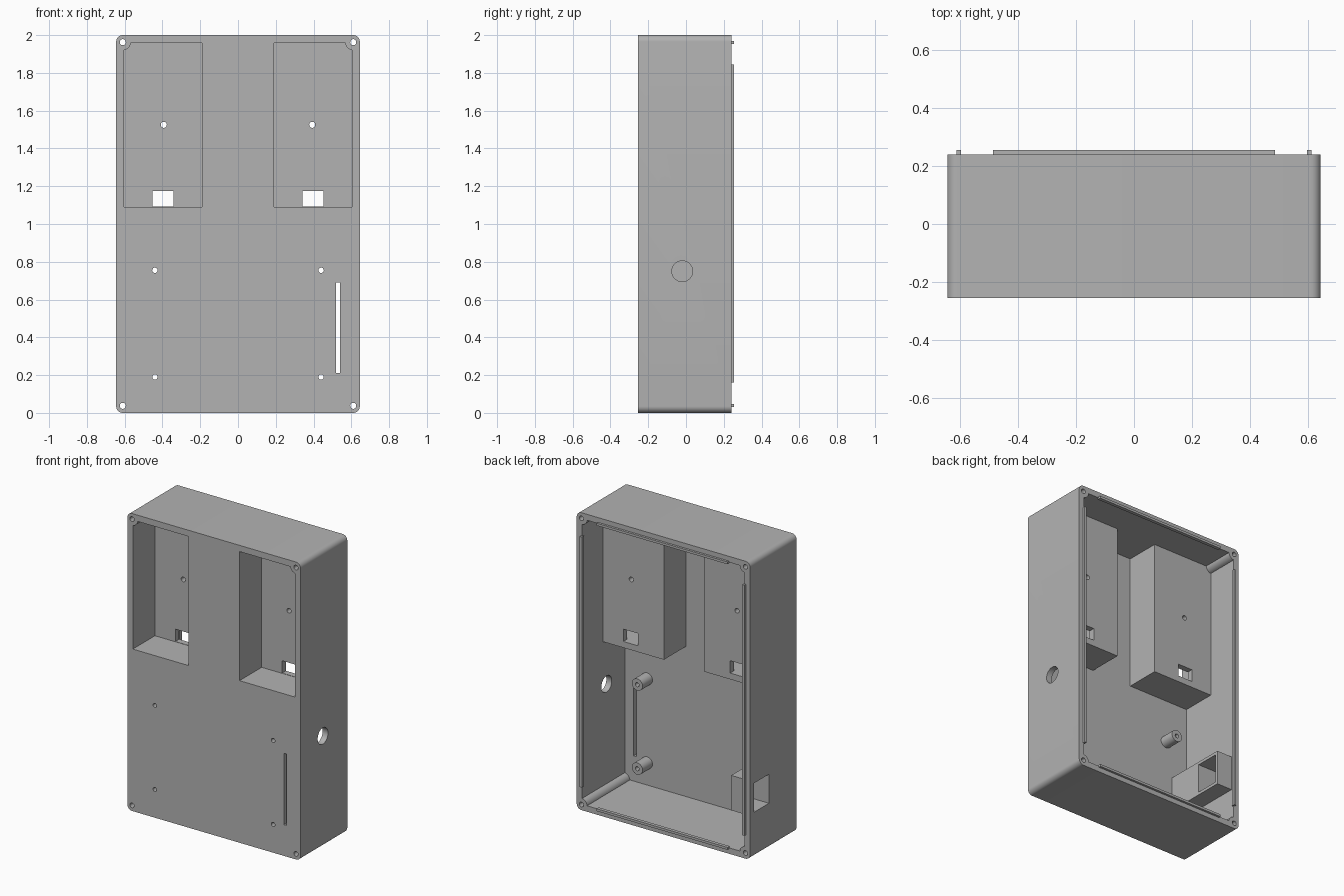
import bpy, bmesh, math

cube = bpy.data.objects.get("Cube")
if cube:
    bpy.data.objects.remove(cube, do_unlink=True)

grey = bpy.data.materials.new("plain_grey")
grey.use_nodes = True
grey.diffuse_color = (0.45, 0.45, 0.45, 1)
grey.node_tree.nodes["Principled BSDF"].inputs["Base Color"].default_value = grey.diffuse_color

# Main dimensions
W, H = 0.645, 2.0
FRONT, BACK, TOP_OF_LIP = -0.255, 0.24, 0.255
WALL = 0.04
INNER_X, INNER_Y = W - WALL, FRONT + WALL
SCREWS = [(sx * 0.61, z) for sx in (-1, 1) for z in (0.0375, 1.9625)]


def prism(name, points, y0, y1):
    """Extrude an x-z outline along y."""
    bm = bmesh.new()
    face = bm.faces.new([bm.verts.new((x, y0, z)) for x, z in points])
    new = bmesh.ops.extrude_face_region(bm, geom=[face])["geom"]
    moved = [g for g in new if isinstance(g, bmesh.types.BMVert)]
    bmesh.ops.translate(bm, verts=moved, vec=(0, y1 - y0, 0))
    bmesh.ops.recalc_face_normals(bm, faces=bm.faces)
    mesh = bpy.data.meshes.new(name)
    bm.to_mesh(mesh)
    bm.free()
    mesh.materials.append(grey)
    obj = bpy.data.objects.new(name, mesh)
    bpy.context.collection.objects.link(obj)
    return obj


def rect(x0, x1, z0, z1):
    return [(x0, z0), (x1, z0), (x1, z1), (x0, z1)]


def arc(cx, cz, r, start, end, steps):
    angles = [math.radians(start + (end - start) * i / steps) for i in range(steps + 1)]
    return [(cx + r * math.cos(a), cz + r * math.sin(a)) for a in angles]


def circle(cx, cz, r, sides=24):
    return arc(cx, cz, r, 0, 360, sides)[:-1]


def rounded(x0, x1, z0, z1, r):
    pts = []
    for i, (x, z) in enumerate([(x0 + r, z0 + r), (x1 - r, z0 + r), (x1 - r, z1 - r), (x0 + r, z1 - r)]):
        pts += arc(x, z, r, 180 + 90 * i, 270 + 90 * i, 8)
    return pts


def notched(x0, x1, z0, z1, r=0.042):
    """Rectangle whose corners curve inward around any nearby screw boss."""
    pts = []
    for i, (x, z) in enumerate(rect(x0, x1, z0, z1)):
        boss = [s for s in SCREWS if math.dist(s, (x, z)) < 0.03]
        if not boss:
            pts.append((x, z))
            continue
        for px, pz in arc(*boss[0], r, 90 + 90 * i, 90 * i, 8):
            pts.append((min(max(px, x0), x1), min(max(pz, z0), z1)))
    return pts


def combine(target, tool, operation):
    mod = target.modifiers.new(operation.lower(), "BOOLEAN")
    mod.operation, mod.solver, mod.object = operation, "EXACT", tool
    bpy.context.view_layer.objects.active = target
    bpy.ops.object.modifier_apply(modifier=mod.name)
    bpy.data.objects.remove(tool, do_unlink=True)


def cut(points, y0, y1):
    combine(shell, prism("cutter", points, y0, y1), "DIFFERENCE")


def add(points, y0, y1):
    combine(shell, prism("addition", points, y0, y1), "UNION")


# Open-backed shell with rounded corners
shell = prism("enclosure_shell", rounded(-W, W, 0, H, 0.035), FRONT, BACK)
cut(notched(-INNER_X, INNER_X, WALL, H - WALL), INNER_Y, BACK + 0.1)

# Recessed front bays, each with a hole and a connector cutout in its floor
for s in (-1, 1):
    def span(a, b):
        return sorted((s * a, s * b))
    add(rect(*span(0.15, 0.62), 1.05, 1.98), -0.23, 0.02)
    cut(notched(*span(0.19, 0.604), 1.09, 1.958), FRONT - 0.1, -0.02)
    cut(rect(*span(0.342, 0.452), 1.092, 1.175), -0.05, 0.05)
    cut(circle(s * 0.393, 1.525, 0.016), -0.05, 0.05)

# Board standoffs with through holes
for x in (-0.44, 0.44):
    for z in (0.19, 0.755):
        add(circle(x, z, 0.04, 32), -0.23, -0.11)
        cut(circle(x, z, 0.014), FRONT - 0.1, 0)

# Socket housing on one side wall, with its opening
add(rect(-0.62, -0.49, 0.285, 0.52), -0.23, 0.22)
cut(rect(-0.7, -0.45, 0.305, 0.5), 0.04, 0.2)

# Vertical slot in the front
cut(rect(0.52, 0.54, 0.21, 0.69), FRONT - 0.1, -0.1)

# Corner screw holes
for x, z in SCREWS:
    cut(circle(x, z, 0.016), FRONT - 0.1, BACK + 0.1)

# Round cable hole through the side wall
drill = prism("cutter", circle(0, 0, 0.055, 40), -0.1, 0.1)
drill.rotation_euler.z = math.pi / 2
drill.location = (0.63, -0.02, 0.75)
bpy.context.view_layer.update()
combine(shell, drill, "DIFFERENCE")

# Sealing lip: one thin ridge along each edge of the open back
parts = [shell]
for name, s in (("right_lip", -1), ("left_lip", 1)):
    parts.append(prism(name, rect(s * 0.605 - 0.008, s * 0.605 + 0.008, 0.16, 1.845), 0.232, TOP_OF_LIP))
for name, z in (("bottom_lip", 0.04), ("top_lip", 1.96)):
    parts.append(prism(name, rect(-0.487, 0.487, z - 0.008, z + 0.008), 0.232, TOP_OF_LIP))

# Smooth the round surfaces and keep the edges sharp
bpy.ops.object.select_all(action="DESELECT")
for obj in parts:
    obj.select_set(True)
bpy.context.view_layer.objects.active = shell
bpy.ops.object.shade_smooth_by_angle(angle=math.radians(30))
